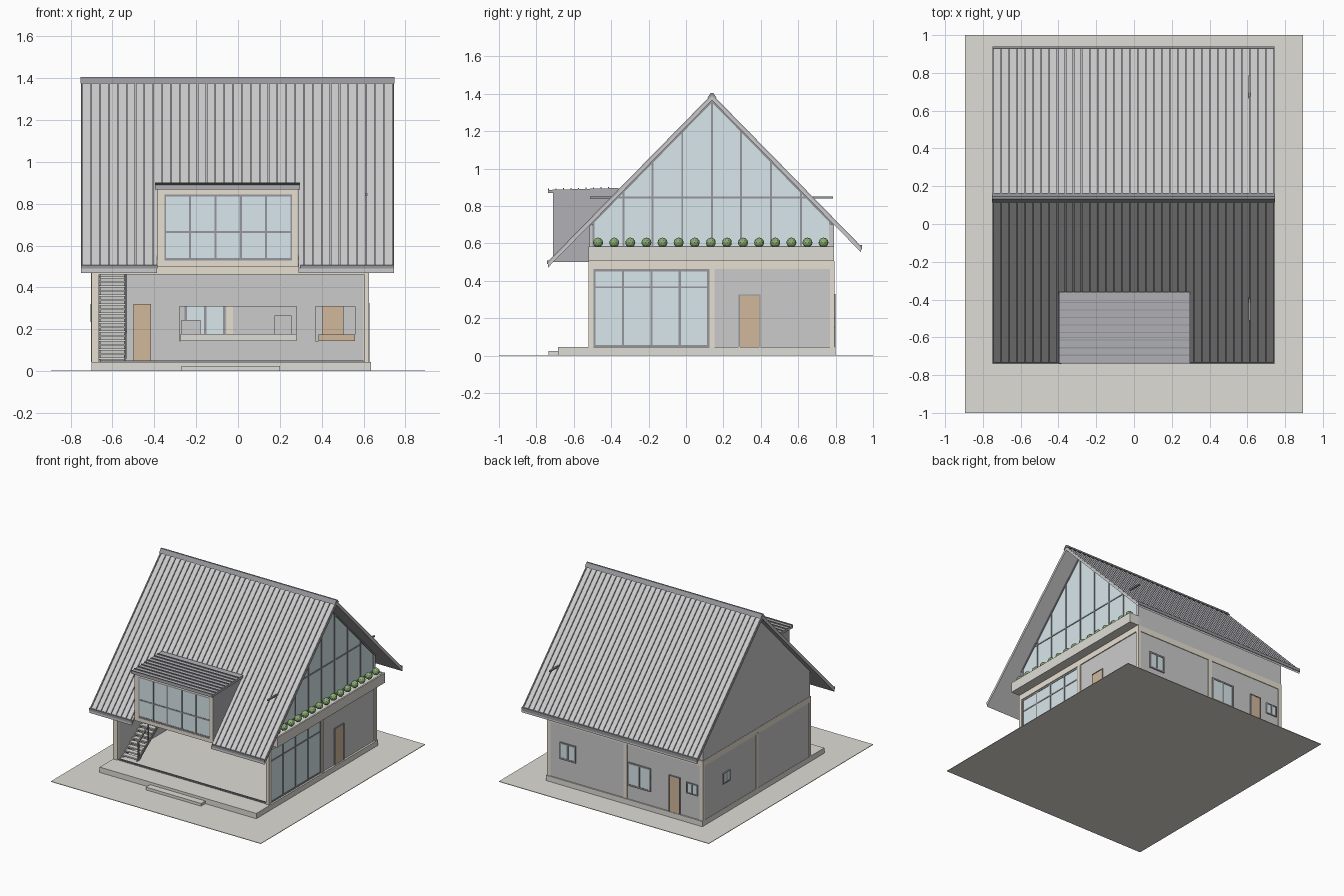
import bpy, bmesh, math
from mathutils import Matrix


def mat(name, r, g, b):
    m = bpy.data.materials.new(name)
    m.diffuse_color = (r, g, b, 1)
    return m


BEIGE = mat("beige_trim", .80, .74, .64)
STONE = mat("paving", .74, .72, .67)
GLASS = mat("glass", .69, .80, .83)
WOOD = mat("wood", .64, .48, .33)
DARK = mat("dark_metal", .30, .31, .33)
SLATE = mat("slate_cladding", .44, .44, .47)
GREEN = mat("leaves", .25, .42, .17)


def finish(name, bm, m):
    bmesh.ops.recalc_face_normals(bm, faces=bm.faces)
    me = bpy.data.meshes.new(name)
    bm.to_mesh(me)
    bm.free()
    ob = bpy.data.objects.new(name, me)
    bpy.context.collection.objects.link(ob)
    if m:
        me.materials.append(m)
    return ob


def prisms(name, parts, m=None):
    """Each part is (x0, x1, yz profile), extruded along x."""
    bm = bmesh.new()
    for x0, x1, prof in parts:
        f = bm.faces.new([bm.verts.new((x0, y, z)) for y, z in prof])
        ext = bmesh.ops.extrude_face_region(bm, geom=[f], use_keep_orig=True)
        vs = [v for v in ext["geom"] if isinstance(v, bmesh.types.BMVert)]
        bmesh.ops.translate(bm, verts=vs, vec=(x1 - x0, 0, 0))
    return finish(name, bm, m)


def B(x0, x1, y0, y1, z0, z1):
    return (x0, x1, [(y0, z0), (y1, z0), (y1, z1), (y0, z1)])


def box(name, *d, m=None):
    return prisms(name, [B(*d)], m)


RIDGE = .139
FRONT, BACK = -.738, .936


def rz(y, drop=0):
    return 1.395 - 1.02 * abs(y - RIDGE) - drop


def slope(x0, x1, ya, yb, top, bottom):
    return (x0, x1, [(ya, rz(ya, top)), (yb, rz(yb, top)), (yb, rz(yb, bottom)), (ya, rz(ya, bottom))])


def window(name, axis, p0, p1, a0, a1, z0, z1, n, t=.012):
    """Glass panel with frame, n panes; axis is the wall's running direction."""
    def P(q0, q1, b0, b1, c0, c1):
        return B(b0, b1, q0, q1, c0, c1) if axis == 'x' else B(q0, q1, b0, b1, c0, c1)
    prisms(name + "_glass", [P(p0 + .003, p1 - .003, a0, a1, z0, z1)], GLASS)
    bars = [P(p0, p1, a0, a1, z0, z0 + t), P(p0, p1, a0, a1, z1 - t, z1)]
    for i in range(n + 1):
        c = a0 + t / 2 + (a1 - a0 - t) * i / n
        bars.append(P(p0, p1, c - t / 2, c + t / 2, z0, z1))
    prisms(name + "_frame", bars, DARK)


# Ground, plinth and entry step
box("ground", -.895, .895, -1, 1, 0, .004, m=STONE)
box("plinth", -.70, .635, -.684, .80, .002, .045, m=STONE)
box("entry_step", -.27, .20, -.735, -.68, .002, .025, m=STONE)
prisms("sliding_door_track", [B(-.66, .60, y, y + .006, .044, .05) for y in (-.515, -.50)], DARK)

# Outer walls
gable = [(-.515, .045), (.79, .045), (.79, rz(.79, .03)), (RIDGE, rz(RIDGE, .03)), (-.515, rz(-.515, .03))]
prisms("left_wall", [(-.698, -.668, gable)])
box("back_wall", -.67, .62, .765, .79, .045, rz(.79, .03))
box("right_rear_wall", .60, .62, .15, .79, .045, .47)
prisms("front_upper_wall", [B(-.67, -.385, -.515, -.495, .5, rz(-.515, .03)),
                            B(.285, .615, -.515, -.495, .5, rz(-.515, .03))])
box("upper_floor", -.70, .627, -.52, .795, .462, .507, m=BEIGE)

# Posts and trim
prisms("wall_posts", [B(-.70, -.665, -.52, -.495, .045, .47), B(.603, .627, -.52, -.495, .045, .47),
                      B(-.70, -.67, .77, .795, .045, .47), B(.60, .627, .77, .795, .045, .47),
                      B(.60, .627, .125, .152, .045, .47), B(-.702, -.67, .12, .15, .045, .47),
                      B(-.055, -.025, .76, .795, .045, .47)], BEIGE)

# Partition with two serving openings
prisms("partition_wall", [B(-.52, .605, .13, .15, .045, .145), B(-.67, .605, .13, .15, .31, .465),
                          B(-.67, -.28, .13, .15, .045, .31), B(.28, .37, .13, .15, .045, .31),
                          B(.56, .605, .13, .15, .045, .31)])
box("kitchen_counter", -.275, .28, .12, .22, .145, .178, m=STONE)
prisms("kitchen_appliances", [B(-.27, -.18, .16, .22, .178, .245), B(.175, .255, .16, .22, .178, .265)])
box("wood_counter", .385, .56, .12, .22, .145, .175, m=WOOD)
box("inner_room_wall", .30, .605, .45, .47, .045, .465)
box("inner_room_door", .405, .505, .44, .45, .045, .32, m=WOOD)

# Doors
for nm, d in (("hall_door", (-.50, -.415, .122, .13, .045, .32)),
              ("back_door", (-.50, -.417, .76, .797, .045, .32)),
              ("side_door", (.595, .625, .288, .392, .045, .32))):
    box(nm, *d, m=WOOD)
prisms("door_frames", [B(.60, .628, .282, .288, .045, .326), B(.60, .628, .392, .398, .045, .326),
                       B(.60, .628, .282, .398, .32, .326),
                       B(-.506, -.50, .765, .80, .045, .326), B(-.417, -.411, .765, .80, .045, .326),
                       B(-.506, -.411, .765, .80, .32, .326)], DARK)

# Ground floor windows
window("back_window_large", 'x', .76, .798, -.255, -.06, .15, .33, 2)
window("back_window_right", 'x', .76, .798, .385, .52, .20, .33, 2)
window("back_window_small", 'x', .76, .798, -.655, -.56, .225, .31, 2, .009)
window("left_window", 'y', -.705, -.66, .466, .55, .235, .32, 2, .009)
window("right_glazing", 'y', .606, .622, -.495, .125, .045, .462, 4)
box("right_glazing_transom", .606, .622, -.495, .125, .36, .37, m=DARK)

# Stairs with railing
N = 19
prisms("stair_treads", [B(-.665, -.54, -.46 + i * .03, -.425 + i * .03, .056 + i * .0215, .066 + i * .0215)
                        for i in range(N)], STONE)
prisms("stair_stringers", [(x, x + .008, [(-.46, .045), (-.43, .045), (.12, .44), (.12, .462), (.10, .462)])
                           for x in (-.665, -.545)], DARK)
prisms("stair_railing", [B(-.54, -.532, y, y + .008, .05 + (y + .46) * .717, .18 + (y + .46) * .717)
                         for y in (-.45, -.33, -.21, -.09)]
       + [(-.541, -.531, [(-.455, .178), (-.06, .461), (-.06, .473), (-.455, .19)])], DARK)

# Gable glazing
g = [(-.50, .55), (.775, .55), (.775, rz(.775, .03)), (RIDGE, rz(RIDGE, .03)), (-.50, rz(-.50, .03))]
prisms("gable_glass", [(.608, .614, g)], GLASS)
bars = [B(.604, .619, y - .005, y + .005, .505, rz(y, .03))
        for y in (-.495, -.335, -.18, -.02, RIDGE, .295, .455, .615, .77)]
bars += [B(.606, .618, -.512, .787, .84, .85), B(.604, .619, -.5, .775, .575, .587)]
bars += [slope(.602, .62, a, b, .025, .042) for a, b in ((-.51, RIDGE), (RIDGE, .785))]
prisms("gable_mullions", bars, DARK)

# Planter with shrubs
prisms("planter", [B(.60, .70, -.52, .79, .507, .565), B(.688, .70, -.52, .79, .565, .583),
                   B(.62, .70, -.52, -.508, .565, .583), B(.62, .70, .778, .79, .565, .583)], STONE)
bm = bmesh.new()
for i in range(15):
    bmesh.ops.create_icosphere(bm, subdivisions=2, radius=.027,
                               matrix=Matrix.Translation((.66, -.47 + i * .0861, .604))
                               @ Matrix.Rotation(i * 1.3, 4, 'Z'))
finish("shrubs", bm, GREEN)

# Main roof, notched around the dormer
DX0, DX1, DY = -.388, .288, -.36
prisms("roof", [slope(-.75, DX0, FRONT, RIDGE, .008, .03), slope(DX1, .745, FRONT, RIDGE, .008, .03),
                slope(DX0, DX1, DY, RIDGE, .008, .03), slope(-.75, .745, RIDGE, BACK, .008, .03)])
ribs = []
for i in range(36):
    x = -.748 + i * 1.483 / 35
    ya = DY if DX0 - .01 < x < DX1 + .005 else FRONT
    ribs += [slope(x, x + .008, ya, RIDGE, -.003, .01), slope(x, x + .008, RIDGE, BACK, -.003, .01)]
prisms("roof_seams", ribs, SLATE)
prisms("ridge_cap", [(-.752, .747, [(RIDGE - .026, 1.376), (RIDGE - .006, 1.405), (RIDGE + .006, 1.405),
                                    (RIDGE + .026, 1.376), (RIDGE, 1.39)])], DARK)
prisms("eave_gutters", [B(-.75, -.385, FRONT - .004, FRONT + .006, .49, .508),
                        B(.298, .745, FRONT - .004, FRONT + .006, .49, .508),
                        B(-.75, .745, BACK - .006, BACK + .004, .568, .592)], DARK)

# Dormer
cheek = [(-.708, .5), (-.50, .5), (-.37, rz(-.37, .02)), (DY, .885), (-.708, .878)]
prisms("dormer_cheeks", [(DX0, DX0 + .02, cheek), (DX1 - .02, DX1, cheek)], SLATE)
prisms("dormer_surround", [B(-.385, -.352, -.711, -.685, .5, .875), B(.258, .285, -.711, -.685, .5, .875),
                           B(-.352, .258, -.711, -.685, .845, .875), B(-.385, .285, -.711, -.50, .5, .53)], BEIGE)
window("dormer_window", 'x', -.707, -.692, -.355, .26, .53, .845, 5, .01)
box("dormer_transom", -.355, .26, -.707, -.692, .66, .67, m=DARK)
prisms("dormer_roof", [(-.396, .296, [(-.738, .868), (-.738, .886), (DY, .896), (DY, .876)])], SLATE)
prisms("dormer_roof_seams", [B(-.396, .296, y, y + .006, .88, .893 + (y + .738) * .026)
                             for y in [-.738 + i * .04 for i in range(9)]], DARK)
